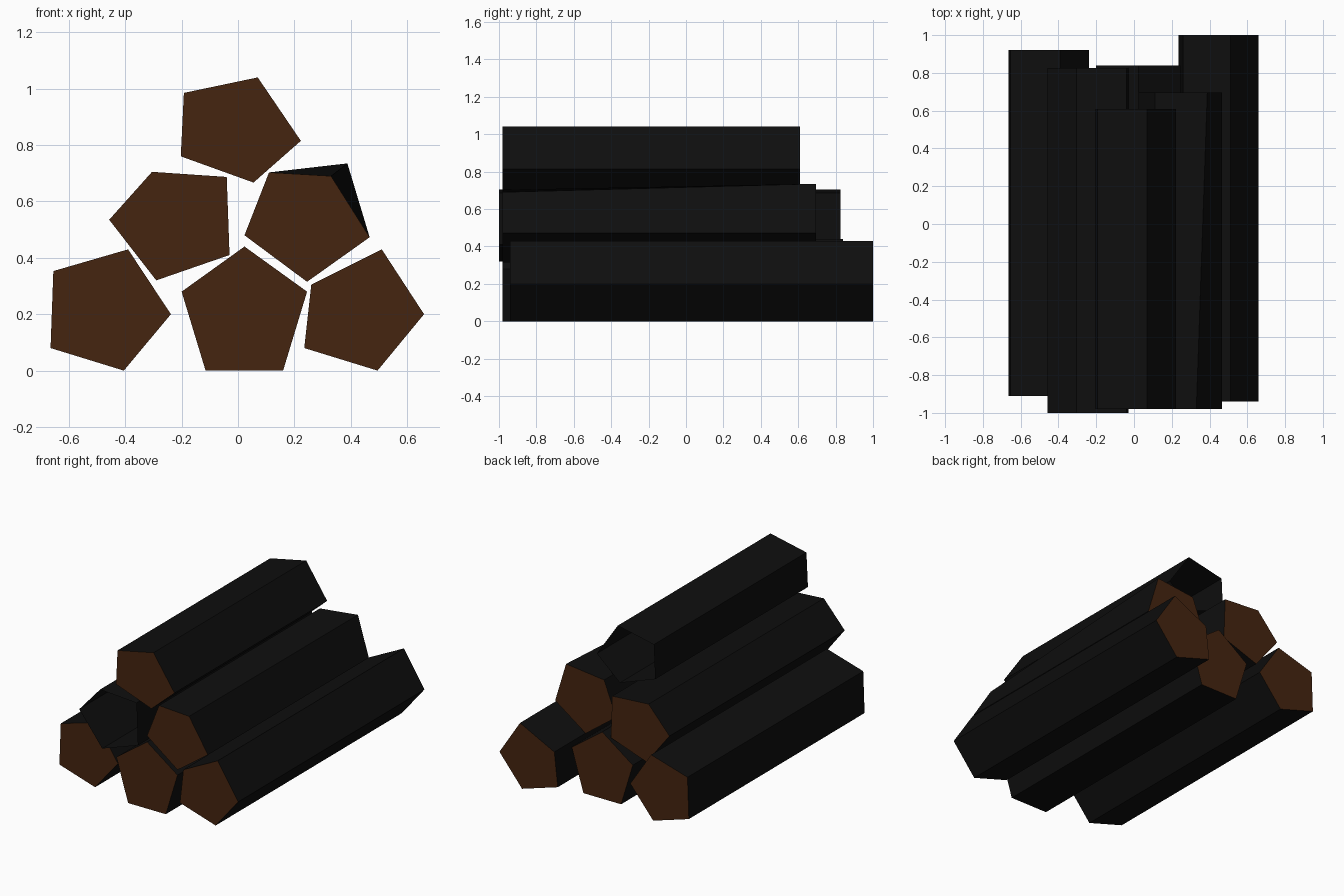
import bpy
import bmesh

cube = bpy.data.objects.get("Cube")
if cube:
    bpy.data.objects.remove(cube, do_unlink=True)


def make_material(name, rgb):
    color = (*rgb, 1.0)
    mat = bpy.data.materials.new(name)
    mat.use_nodes = True
    mat.diffuse_color = color
    bsdf = mat.node_tree.nodes["Principled BSDF"]
    bsdf.inputs["Base Color"].default_value = color
    bsdf.inputs["Roughness"].default_value = 0.9
    return mat


bark = make_material("dark bark", (0.0045, 0.0045, 0.0045))
cut_wood = make_material("brown cut wood", (0.06, 0.018, 0.005))


def make_log(name, profile, front, back, front_cap=True, back_cap=True, back_profile=None):
    """Extrude a clockwise (x, z) profile along y, with optional sawn ends."""
    bm = bmesh.new()
    near = [bm.verts.new((x, front, z)) for x, z in profile]
    far = [bm.verts.new((x, back, z)) for x, z in back_profile or profile]

    # Bark sides
    for i in range(len(near)):
        j = (i + 1) % len(near)
        bm.faces.new((near[i], near[j], far[j], far[i])).material_index = 0

    # Sawn ends
    if front_cap:
        bm.faces.new(near[::-1]).material_index = 1
    if back_cap:
        bm.faces.new(far).material_index = 1

    mesh = bpy.data.meshes.new(name)
    mesh.materials.append(bark)
    mesh.materials.append(cut_wood)
    bm.to_mesh(mesh)
    bm.free()
    log = bpy.data.objects.new(name, mesh)
    bpy.context.scene.collection.objects.link(log)
    return log


# Bottom row
make_log("bottom_right_log",
         [(-.655, .353), (-.39, .43), (-.238, .2), (-.405, 0), (-.665, .08)],
         front=-.91, back=.92)
make_log("bottom_middle_log",
         [(.023, .44), (.245, .28), (.16, 0), (-.115, 0), (-.2, .28)],
         front=-.98, back=.84)
make_log("bottom_left_log",
         [(.51, .43), (.66, .2), (.495, 0), (.235, .08), (.26, .305)],
         front=-.94, back=1)

# Middle row: one log is hollow at the front, the other flares at the back
make_log("middle_right_log",
         [(-.305, .705), (-.04, .687), (-.03, .41), (-.29, .32), (-.457, .535)],
         front=-1, back=.825, front_cap=False)
flared = [(.11, .703), (.33, .69), (.467, .473), (.245, .315), (.023, .48)]
make_log("middle_left_log", flared, front=-.98, back=.695,
         back_profile=[flared[0], (.388, .735), *flared[2:]])

# Top log, hollow at the back
make_log("top_log",
         [(-.192, .985), (.07, 1.04), (.223, .815), (.055, .667), (-.203, .76)],
         front=-.98, back=.61, back_cap=False)
